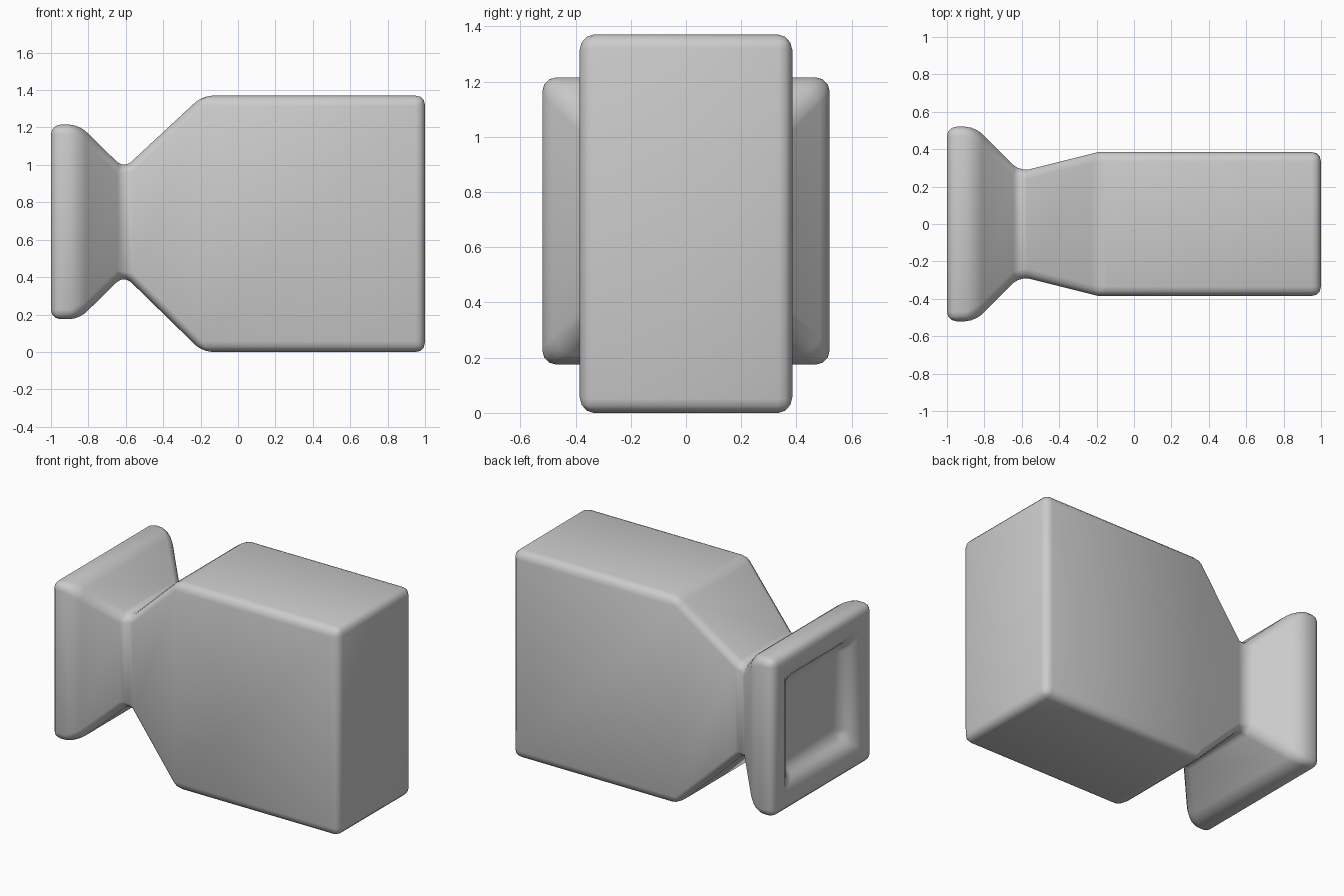
import bpy, bmesh

if "Cube" in bpy.data.objects:
    bpy.data.objects.remove(bpy.data.objects["Cube"])

# Rectangular sections along x: (x, half width y, z low, z high)
sections = [
    (1.0, 0.385, 0.0, 1.37),       # end of the body
    (-0.19, 0.385, 0.0, 1.37),     # body shoulder
    (-0.61, 0.28, 0.41, 0.98),     # neck
    (-0.85, 0.52, 0.175, 1.215),   # flared hood
    (-1.0, 0.52, 0.175, 1.215),    # hood rim, outside
    (-1.0, 0.37, 0.325, 1.065),    # hood rim, inside
    (-0.9, 0.29, 0.405, 0.985),    # recess floor
]


def loft(name, secs):
    """Skin a chain of rectangles and cap both ends."""
    bm = bmesh.new()
    rings = []
    for x, h, lo, hi in secs:
        rings.append([bm.verts.new((x, y, z)) for y, z in
                      ((-h, lo), (h, lo), (h, hi), (-h, hi))])
    for a, b in zip(rings, rings[1:]):
        for i in range(4):
            j = (i + 1) % 4
            bm.faces.new((a[i], a[j], b[j], b[i]))
    bm.faces.new(rings[0])
    bm.faces.new(rings[-1])
    bmesh.ops.recalc_face_normals(bm, faces=bm.faces)
    me = bpy.data.meshes.new(name)
    bm.to_mesh(me)
    bm.free()
    ob = bpy.data.objects.new(name, me)
    bpy.context.collection.objects.link(ob)
    return ob


# Body, neck and hood as one smooth shell with rounded edges
shell = loft("body_with_hood", sections)
for p in shell.data.polygons:
    p.use_smooth = True
bev = shell.modifiers.new("rounded_edges", "BEVEL")
bev.width = 0.05
bev.segments = 3
bev.limit_method = 'ANGLE'
bev.angle_limit = 0.35
